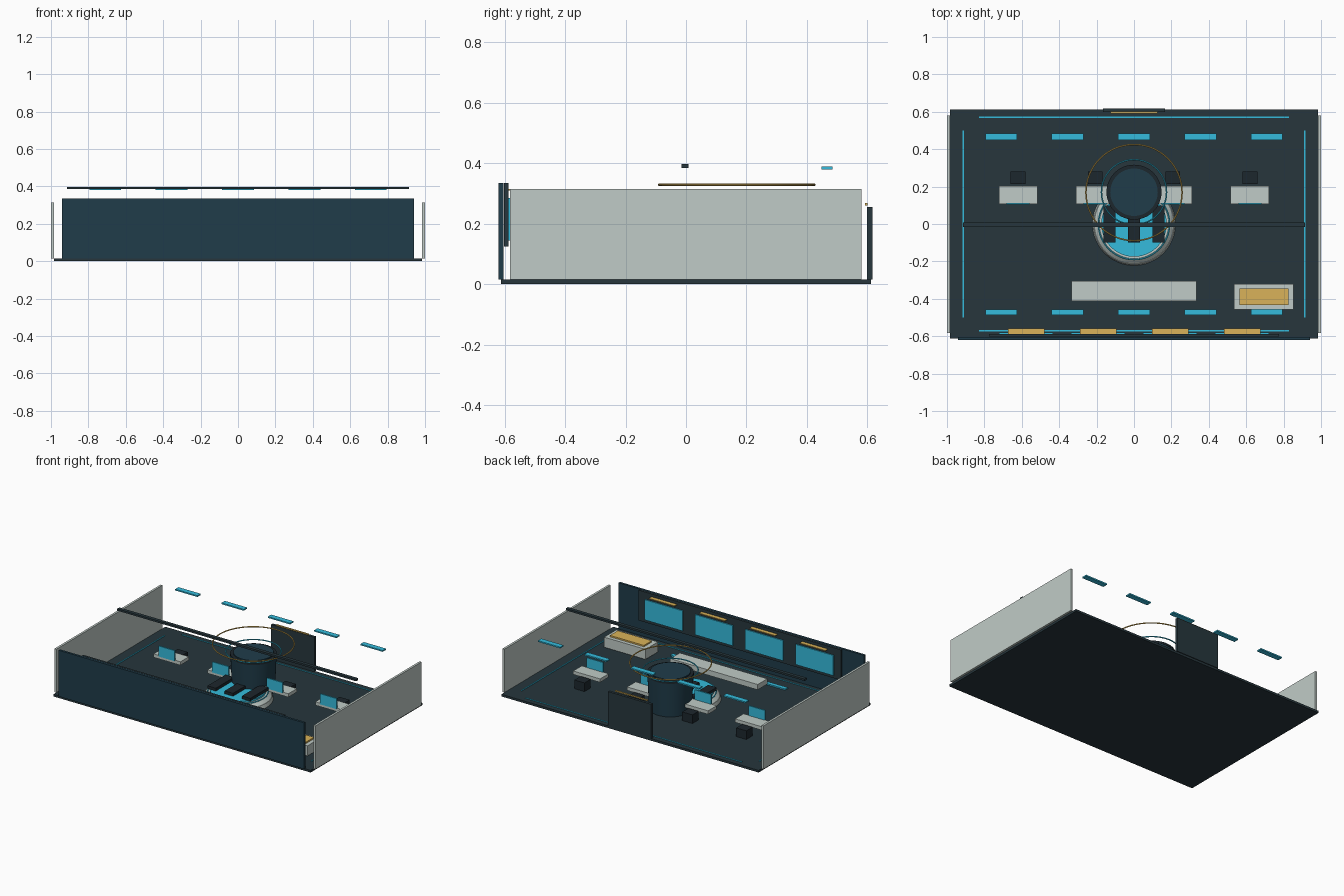
import bpy, bmesh, math
from mathutils import Matrix

if "Cube" in bpy.data.objects:
    bpy.data.objects.remove(bpy.data.objects["Cube"])


def mat(name, r, g, b):
    m = bpy.data.materials.new(name)
    m.diffuse_color = (r, g, b, 1)
    m.use_nodes = True
    m.node_tree.nodes["Principled BSDF"].inputs["Base Color"].default_value = m.diffuse_color
    return m


DARK = mat("dark_slate", 0.02, 0.037, 0.046)
BLACK = mat("charcoal", 0.012, 0.02, 0.026)
NAVY = mat("navy", 0.014, 0.045, 0.068)
PALE = mat("pale_grey", 0.53, 0.6, 0.57)
CYAN = mat("cyan_glow", 0.035, 0.5, 0.72)
GOLD = mat("gold", 0.7, 0.45, 0.1)


def finish(bm, name, m):
    me = bpy.data.meshes.new(name)
    bm.to_mesh(me)
    bm.free()
    me.materials.append(m)
    ob = bpy.data.objects.new(name, me)
    bpy.context.collection.objects.link(ob)
    return ob


def box(name, x, y, z, m):
    """Box from (min, max) ranges on each axis."""
    bm = bmesh.new()
    c = [(a + b) / 2 for a, b in (x, y, z)]
    s = [b - a for a, b in (x, y, z)]
    bmesh.ops.create_cube(bm, size=1, matrix=Matrix.Translation(c) @ Matrix.Diagonal((*s, 1)))
    return finish(bm, name, m)


def smooth(ob):
    bpy.ops.object.select_all(action='DESELECT')
    ob.select_set(True)
    bpy.context.view_layer.objects.active = ob
    bpy.ops.object.shade_smooth_by_angle(angle=math.radians(35))


def disc(name, y, r1, r2, z, m):
    bm = bmesh.new()
    bmesh.ops.create_cone(bm, cap_ends=True, segments=48, radius1=r1, radius2=r2, depth=z[1] - z[0],
                          matrix=Matrix.Translation((0, y, (z[0] + z[1]) / 2)))
    smooth(finish(bm, name, m))


def ring(name, y, z, r, t, m):
    bpy.ops.mesh.primitive_torus_add(location=(0, y, z), major_radius=r, minor_radius=t,
                                     major_segments=64, minor_segments=8)
    ob = bpy.context.object
    ob.name = name
    ob.data.materials.append(m)
    smooth(ob)


def span(c, w):
    return (c - w / 2, c + w / 2)


# Floor and walls
box("floor", (-0.985, 0.985), (-0.612, 0.612), (0, 0.015), DARK)
box("front_wall", (-0.94, 0.94), (-0.62, -0.604), (0.015, 0.335), NAVY)
for s, n in ((-1, "left"), (1, "right")):
    box(n + "_wall", span(s * 0.9925, 0.015), (-0.582, 0.58), (0.015, 0.315), PALE)
    box(n + "_floor_line", span(s * 0.912, 0.008), (-0.5, 0.5), (0.015, 0.019), CYAN)
for y, n in ((-0.57, "front"), (0.572, "back")):
    box(n + "_floor_line", (-0.83, 0.83), span(y, 0.008), (0.015, 0.019), CYAN)

# Wall display with four screens and gold trims
box("display_frame", (-0.775, 0.775), (-0.602, -0.587), (0.125, 0.335), DARK)
for i in range(4):
    x = -0.577 + i * 0.385
    box("wall_screen", span(x, 0.29), (-0.587, -0.58), (0.145, 0.285), CYAN)
    box("screen_trim", span(x, 0.195), (-0.587, -0.56), (0.309, 0.315), GOLD)

# Door
box("door", (-0.165, 0.165), (0.599, 0.617), (0.015, 0.255), DARK)
box("door_trim", span(0, 0.25), (0.592, 0.601), (0.26, 0.268), GOLD)

# Ceiling beam, overhead lamps and floor lamps
box("ceiling_beam", (-0.915, 0.915), span(-0.003, 0.024), (0.385, 0.398), DARK)
for i in range(5):
    x = -0.71 + i * 0.355
    box("overhead_lamp", span(x, 0.17), span(0.466, 0.036), (0.38, 0.389), CYAN)
    box("floor_lamp", span(x, 0.17), span(-0.472, 0.028), (0.015, 0.024), CYAN)

# Workstations
for x in (-0.62, -0.207, 0.207, 0.62):
    box("desk", span(x, 0.206), (0.108, 0.202), (0.066, 0.09), PALE)
    box("desk_screen", span(x, 0.125), (0.103, 0.112), (0.085, 0.158), CYAN)
    box("stool", span(x, 0.078), (0.213, 0.281), (0.015, 0.075), BLACK)

# Front bench and map console
box("bench", (-0.335, 0.335), (-0.411, -0.306), (0.048, 0.085), PALE)
box("map_console", (0.535, 0.852), (-0.457, -0.321), (0.02, 0.09), PALE)
box("map_surface", (0.565, 0.825), (-0.432, -0.346), (0.09, 0.1), GOLD)

# Central dais with lit top and dark slats
disc("dais_base", 0, 0.222, 0.215, (0.015, 0.04), PALE)
disc("dais_slope", 0, 0.212, 0.185, (0.04, 0.065), PALE)
disc("dais_light", 0, 0.175, 0.175, (0.065, 0.078), CYAN)
ring("dais_ring", 0, 0.065, 0.19, 0.004, CYAN)
for x in (-0.132, 0, 0.132):
    box("dais_slat", span(x, 0.064), (-0.1, 0.1), (0.078, 0.098), BLACK)

# Core column with halo rings
disc("column", 0.17, 0.135, 0.145, (0.015, 0.25), NAVY)
disc("column_rim", 0.17, 0.147, 0.147, (0.25, 0.265), BLACK)
disc("column_cap", 0.17, 0.127, 0.127, (0.265, 0.273), NAVY)
ring("cyan_halo", 0.17, 0.278, 0.174, 0.004, CYAN)
ring("gold_halo", 0.168, 0.329, 0.257, 0.004, GOLD)
